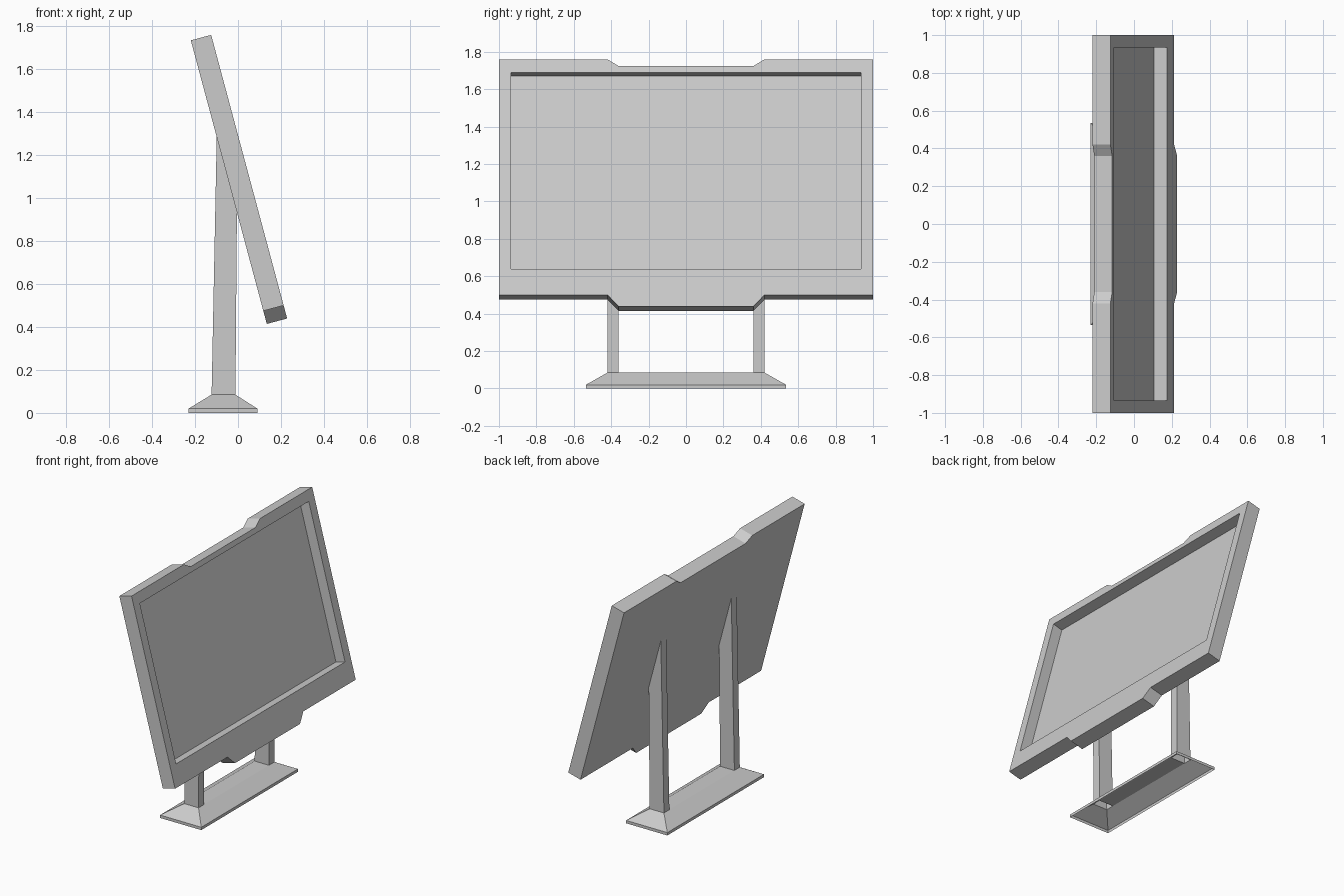
import bpy, bmesh, math
from mathutils import Vector

if "Cube" in bpy.data.objects:
    bpy.data.objects.remove(bpy.data.objects["Cube"])

TILT = math.radians(15)
TOP = Vector((-0.125, 0, 1.76))                               # front top edge of the panel
DOWN = Vector((math.sin(TILT), 0, -math.cos(TILT)))
OUT = Vector((math.cos(TILT), 0, math.sin(TILT)))             # screen normal


def make(name, bm):
    mesh = bpy.data.meshes.new(name)
    bm.to_mesh(mesh)
    bm.free()
    ob = bpy.data.objects.new(name, mesh)
    bpy.context.collection.objects.link(ob)
    return ob


def tilted_prism(name, outline, w0, w1):
    """Extrude a (y, distance down the panel) outline along the screen normal."""
    bm = bmesh.new()
    face = bm.faces.new([bm.verts.new(TOP + DOWN * v + OUT * w0 + Vector((0, y, 0)))
                         for y, v in outline])
    ext = bmesh.ops.extrude_face_region(bm, geom=[face])["geom"]
    bmesh.ops.translate(bm, vec=OUT * (w1 - w0),
                        verts=[e for e in ext if isinstance(e, bmesh.types.BMVert)])
    bmesh.ops.recalc_face_normals(bm, faces=bm.faces)
    return make(name, bm)


def ring(bm, x0, x1, y0, y1, z):
    return [bm.verts.new((x, y, z)) for x, y in ((x0, y0), (x1, y0), (x1, y1), (x0, y1))]


def walls(bm, a, b):
    for i in range(4):
        j = (i + 1) % 4
        bm.faces.new((a[i], a[j], b[j], b[i]))


# Panel housing, notched at the top and with a tab at the bottom
half = [(0.36, 0.037), (0.42, 0), (1, 0), (1, 1.304), (0.42, 1.304), (0.36, 1.367)]
panel = tilted_prism("panel_housing", half + [(-y, v) for y, v in reversed(half)], -0.098, 0)

# Screen recess cut into the front
cutter = tilted_prism("screen_cutter",
                      [(-0.935, 0.073), (0.935, 0.073), (0.935, 1.16), (-0.935, 1.16)],
                      -0.073, 0.1)
cutter.hide_render = True
mod = panel.modifiers.new("screen_recess", "BOOLEAN")
mod.operation = "DIFFERENCE"
mod.solver = "EXACT"
mod.object = cutter
bpy.context.view_layer.objects.active = panel
bpy.ops.object.modifier_apply(modifier=mod.name)
bpy.data.objects.remove(cutter)

# Hollow base shell: rim, slopes and top between the legs, open underneath
X0, X1, Y_IN, Y_OUT, Z = -0.123, -0.012, 0.36, 0.42, 0.085
bm = bmesh.new()
foot = ring(bm, -0.23, 0.09, -0.535, 0.535, 0)
rim = ring(bm, -0.23, 0.09, -0.535, 0.535, 0.02)
top = ring(bm, X0, X1, -Y_OUT, Y_OUT, Z)
walls(bm, foot, rim)
walls(bm, rim, top)
bm.faces.new(ring(bm, X0, X1, -Y_IN, Y_IN, Z))
make("stand_base", bm)

# Open-ended legs, cut off along the back of the panel
for side, y0, y1 in (("left", -Y_OUT, -Y_IN), ("right", Y_IN, Y_OUT)):
    bm = bmesh.new()
    low = ring(bm, X0, X1, y0, y1, Z)
    high = ring(bm, -0.099, -0.005, y0, y1, Z)
    back = TOP - OUT * 0.098
    for v in high:
        v.co.z = back.z - (v.co.x - back.x) / math.tan(TILT)
    walls(bm, low, high)
    make(side + "_leg", bm)
